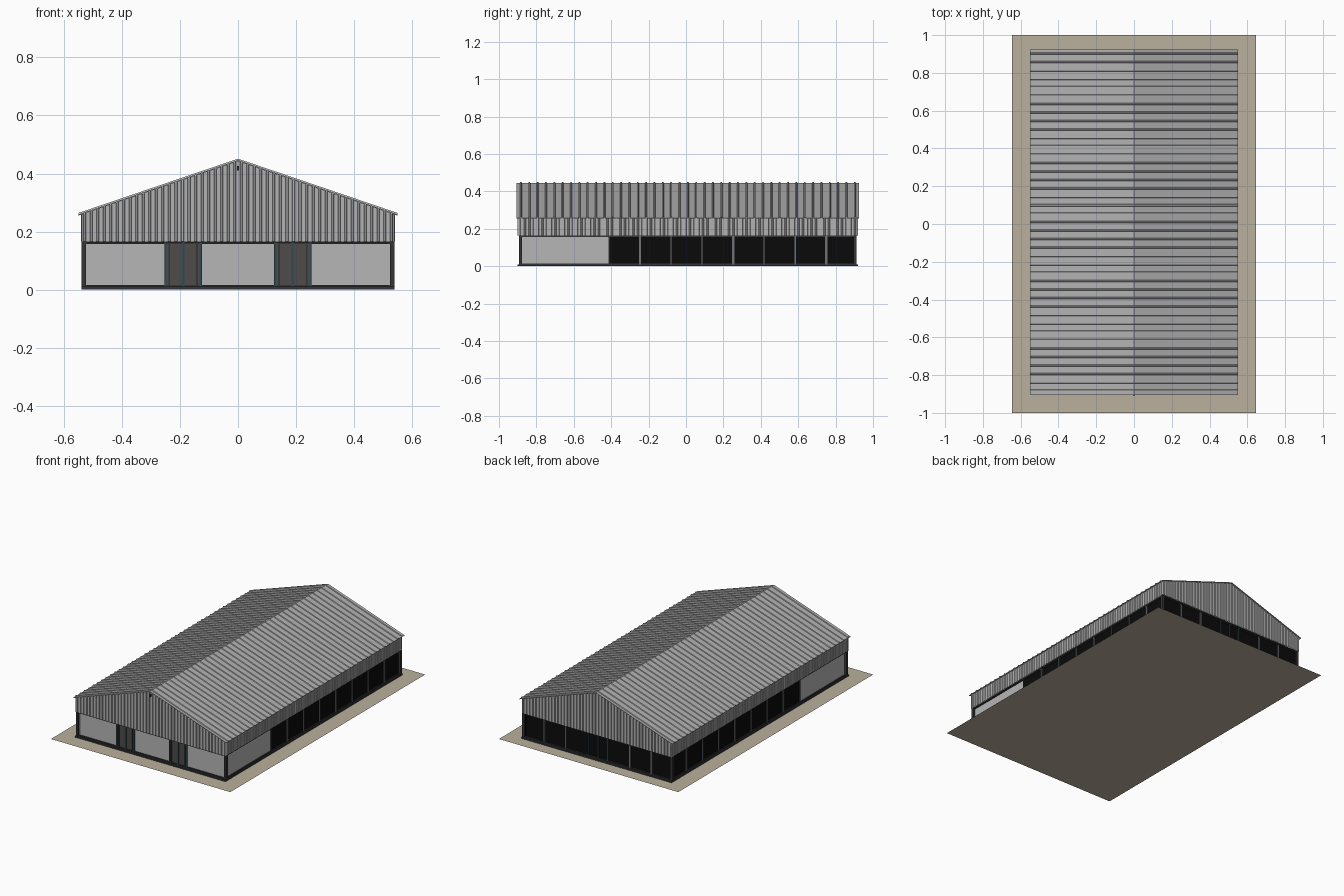
import bpy, math

cube = bpy.data.objects.get("Cube")
if cube:
    bpy.data.objects.remove(cube, do_unlink=True)


def material(name, r, g, b, rough=0.7):
    m = bpy.data.materials.new(name)
    m.use_nodes = True
    m.diffuse_color = (r, g, b, 1)
    node = m.node_tree.nodes["Principled BSDF"]
    node.inputs["Base Color"].default_value = (r, g, b, 1)
    node.inputs["Roughness"].default_value = rough
    return m


METAL = material("grey sheet metal", 0.45, 0.45, 0.45)
PANEL = material("light grey panel", 0.47, 0.47, 0.47)
PAVING = material("tan paving", 0.49, 0.44, 0.34)
GLASS = material("black glass", 0.003, 0.003, 0.003)
FRAME = material("dark frame", 0.035, 0.035, 0.037)
COLUMN = material("grey column", 0.16, 0.17, 0.18)
DOOR = material("door grey", 0.075, 0.072, 0.068)
TEAL = material("teal door frame", 0.03, 0.07, 0.08)

# Main dimensions
HALF_X, FRONT, BACK = 0.54, -0.895, 0.915
SILL, HEAD = 0.01, 0.165
RIDGE, SLOPE = 0.446, 0.34
EAVE_X = 0.55


def roof_z(x):
    return RIDGE - SLOPE * abs(x)


def make(name, verts, faces, mat):
    me = bpy.data.meshes.new(name)
    me.from_pydata(verts, [], faces)
    me.materials.append(mat)
    ob = bpy.data.objects.new(name, me)
    bpy.context.collection.objects.link(ob)
    return ob


def box(name, lo, hi, mat):
    v = [(x, y, z) for x in (lo[0], hi[0]) for y in (lo[1], hi[1]) for z in (lo[2], hi[2])]
    f = [(0, 1, 3, 2), (4, 6, 7, 5), (0, 4, 5, 1), (2, 3, 7, 6), (0, 2, 6, 4), (1, 5, 7, 3)]
    return make(name, v, f, mat)


def ribs(start, end, count, share, height):
    """Trapezoid rib profile as (position, offset) pairs, symmetric about its middle."""
    pitch = (end - start) / count
    pts = [(start, 0)]
    for i in range(count):
        mid = start + (i + 0.5) * pitch
        w = pitch * share / 2
        pts += [(mid - w, 0), (mid - w * 0.6, height), (mid + w * 0.6, height), (mid + w, 0)]
        if i + 1 < count:
            pts.append((mid + pitch / 2, 0))
    return pts + [(end, 0)]


def sheet(name, profile, low, high, thickness=0.0):
    """Folded sheet spanned between two edge functions of (position, offset)."""
    verts = [p for u, d in profile for p in (low(u, d), high(u, d))]
    faces = [(2 * i, 2 * i + 2, 2 * i + 3, 2 * i + 1) for i in range(len(profile) - 1)]
    ob = make(name, verts, faces, METAL)
    if thickness:
        mod = ob.modifiers.new("thickness", "SOLIDIFY")
        mod.thickness = thickness
    return ob


# Paving and floor slab
make("paving", [(-0.645, -1, 0), (0.645, -1, 0), (0.645, 1, 0), (-0.645, 1, 0)],
     [(0, 1, 2, 3)], PAVING)
box("floor_slab", (-HALF_X, FRONT - 0.005, 0.001), (HALF_X, BACK + 0.005, SILL), FRAME)

# Roof slopes, with ribs running from ridge to eave
roof_profile = ribs(-0.905, 0.925, 41, 0.24, 0.005)
for side, label in ((1, "right"), (-1, "left")):
    eave = lambda y, d: (side * EAVE_X, y, roof_z(EAVE_X) + d)
    top = lambda y, d: (0, y, RIDGE + d)
    if side > 0:
        sheet("roof_" + label, roof_profile, eave, top, 0.004)
    else:
        sheet("roof_" + label, roof_profile, top, eave, 0.004)

# Gable cladding, cut to the roof line
for y, s, label in ((FRONT, -1, "front"), (BACK, 1, "back")):
    prof = ribs(-HALF_X, HALF_X, 48, 0.4, 0.005)
    prof = prof if s < 0 else prof[::-1]
    sheet(label + "_gable_cladding", prof,
          lambda x, d: (x, y + s * d, HEAD),
          lambda x, d: (x, y + s * d, roof_z(x) - 0.002))

# Side cladding under the eaves
for s, label in ((1, "right"), (-1, "left")):
    prof = ribs(FRONT, BACK, 78, 0.4, 0.004)
    prof = prof if s > 0 else prof[::-1]
    x0 = s * (HALF_X - 0.003)
    sheet(label + "_side_cladding", prof,
          lambda y, d: (x0 + s * d, y, HEAD),
          lambda y, d: (x0 + s * d, y, roof_z(HALF_X) - 0.001))

# Ceiling closing the cladding above the glazing
box("ceiling", (-0.535, FRONT + 0.002, HEAD - 0.004), (0.535, BACK - 0.002, HEAD), FRAME)


def wall_piece(name, face, a, b, mat, out=0.0, z0=SILL, z1=HEAD - 0.004, depth=0.006):
    """Box on one wall face from a to b along it; out is its distance towards outside."""
    if face in ("front", "back"):
        s = -1 if face == "front" else 1
        plane = (FRONT + 0.014) if s < 0 else (BACK - 0.014)
        y = sorted((plane + s * out, plane + s * (out - depth)))
        return box(name, (a, y[0], z0), (b, y[1], z1), mat)
    s = 1 if face == "right" else -1
    x = sorted((s * (0.526 + out), s * (0.526 + out - depth)))
    return box(name, (x[0], a, z0), (x[1], b, z1), mat)


def rails(face, a, b):
    wall_piece(face + "_head_rail", face, a, b, FRAME, 0.006, HEAD - 0.008, HEAD - 0.001, 0.01)
    wall_piece(face + "_sill_rail", face, a, b, FRAME, 0.006, SILL, SILL + 0.006, 0.01)


def door(face, a, b):
    wall_piece(face + "_door_leaf", face, a, b, DOOR, 0.002)
    third = (b - a) / 2
    for i in range(3):
        c = a + i * third
        wall_piece(face + "_door_stile", face, c - 0.004, c + 0.004, TEAL, 0.007, depth=0.01)
    for c in (a + 0.013, b - 0.013):
        wall_piece(face + "_door_jamb", face, c - 0.003, c + 0.003, FRAME, 0.006, depth=0.01)


# Corner posts
for x in (-0.532, 0.532):
    for y in (FRONT + 0.011, BACK - 0.011):
        box("corner_post", (x - 0.008, y - 0.008, SILL), (x + 0.008, y + 0.008, HEAD), FRAME)

# Front wall: three panels and two double doors
for a, b in ((-0.525, -0.252), (-0.126, 0.126), (0.252, 0.525)):
    wall_piece("front_panel", "front", a, b, PANEL)
door("front", -0.25, -0.128)
door("front", 0.128, 0.25)
rails("front", -0.53, 0.53)

# Back wall: seven glazed bays with a door in the middle
wall_piece("back_glass", "back", -0.527, 0.527, GLASS)
for i in (-2.5, -1.5, 1.5, 2.5):
    wall_piece("back_mullion", "back", i * 0.154 - 0.004, i * 0.154 + 0.004, COLUMN, 0.006, depth=0.01)
for c in (-0.07, 0, 0.07):
    wall_piece("back_door_stile", "back", c - 0.004, c + 0.004, TEAL, 0.007, depth=0.01)
rails("back", -0.53, 0.53)

# Side walls: a panel at the front end, then glazing with mullions
for face in ("right", "left"):
    wall_piece(face + "_panel", face, FRONT + 0.012, -0.415, PANEL)
    wall_piece(face + "_glass", face, -0.415, BACK - 0.012, GLASS)
    for i in range(8):
        c = -0.412 + i * 0.166
        wide = 0.006 if i in (1, 4, 7) else 0.003
        mat = COLUMN if i else FRAME
        wall_piece(face + "_mullion", face, c - wide, c + wide, mat, 0.006, depth=0.01)
    rails(face, FRONT + 0.008, BACK - 0.008)

# Small lamp below the front ridge
box("gable_lamp", (-0.004, FRONT - 0.012, 0.41), (0.004, FRONT, 0.425), FRAME)
